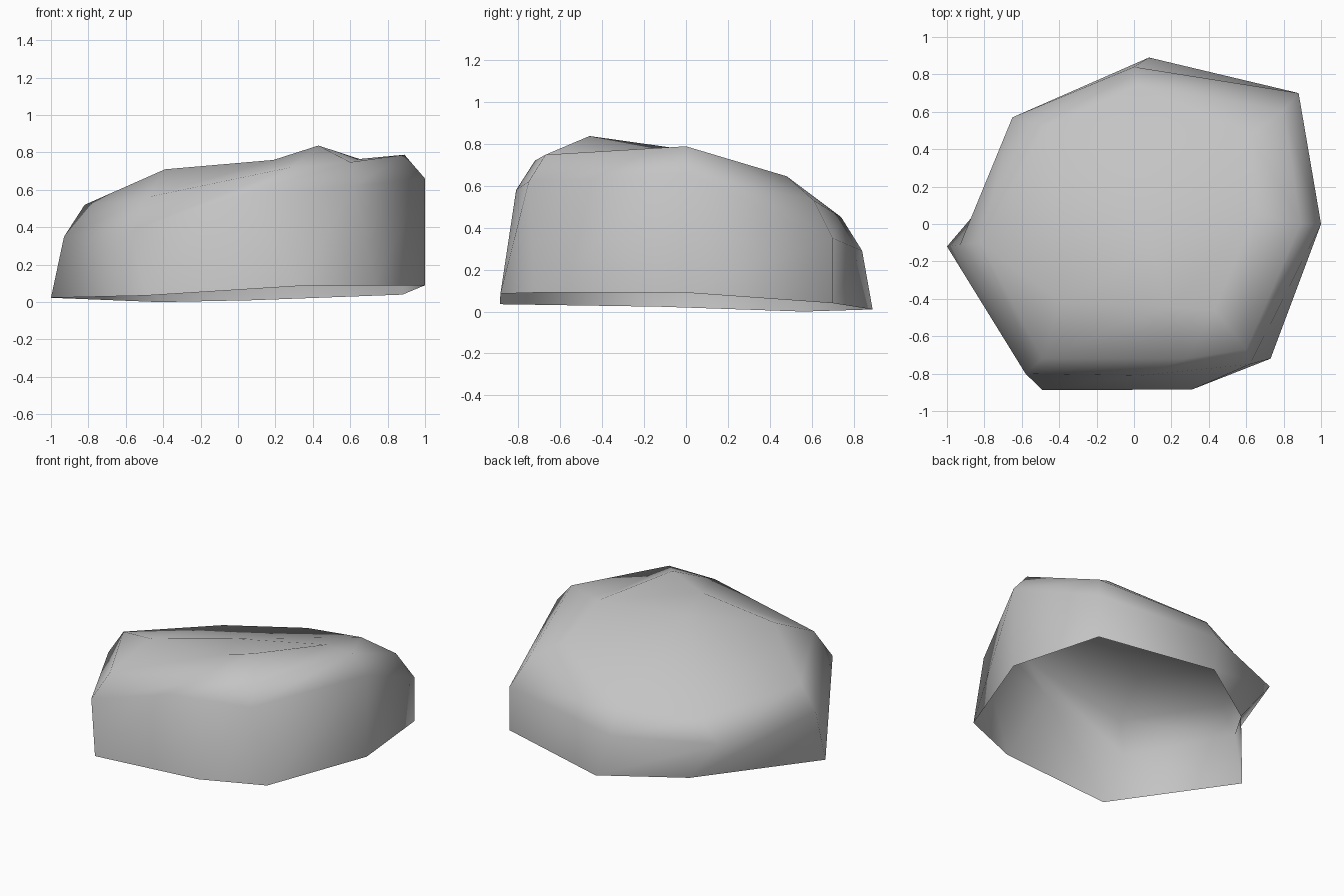
import bpy
import bmesh

# Remove the default cube only
default_cube = bpy.data.objects.get("Cube")
if default_cube:
    bpy.data.objects.remove(default_cube, do_unlink=True)


def make_material(name, colour):
    material = bpy.data.materials.new(name)
    material.use_nodes = True
    material.diffuse_color = colour
    shader = material.node_tree.nodes["Principled BSDF"]
    shader.inputs["Base Color"].default_value = colour
    shader.inputs["Roughness"].default_value = 0.9
    return material


# Wall columns, counter-clockwise from the left tip: open rim, side, shoulder
columns = {
    "west": [(-1, -.12, .023), (-.93, -.11, .35), (-.82, -.1, .52)],
    "south_west": [(-.49, -.888, .035), (-.58, -.8, .38), (-.49, -.72, .56)],
    "south": [(.31, -.885, .085), (.04, -.81, .58), (.28, -.72, .72)],
    "south_east": [(.73, -.72, .09), (.62, -.75, .62), (.6, -.67, .748)],
    "east": [(1, 0, .09), (1, 0, .66), (.89, 0, .788)],
    "north_east": [(.88, .7, .04), (.88, .7, .35), (.8, .61, .53)],
    "north": [(.08, .89, .01), (0, .84, .29), (.02, .74, .45)],
    "north_west": [(-.42, .56, 0), (-.65, .57, .3), (-.48, .52, .42)],
}

# Points inside the crown
crown_points = {
    "west_brow": (-.39, -.42, .71),
    "south_brow": (.19, -.44, .76),
    "peak": (.43, -.46, .837),
    "saddle": (.65, .05, .765),
    "east_brow": (.62, .48, .645),
    "middle": (.1, -.15, .735),
}

# Facets joining the shoulder to the crown
crown_facets = [
    "west south_west west_brow",
    "south_west south_brow west_brow",
    "south_west south south_brow",
    "south peak south_brow",
    "south south_east peak",
    "south_east saddle peak",
    "south_east east saddle",
    "east east_brow saddle",
    "east north_east east_brow",
    "north_east north east_brow",
    "south_brow peak saddle",
    "south_brow saddle middle",
    "saddle east_brow middle",
    "east_brow north middle",
    "north north_west middle",
    "north_west west_brow middle",
    "west_brow south_brow middle",
    "north_west west west_brow",
]


def build_rock_shell():
    bm = bmesh.new()
    walls = {name: [bm.verts.new(p) for p in points]
             for name, points in columns.items()}
    names = list(walls)

    # Side walls between neighbouring columns
    for name, following in zip(names, names[1:] + names[:1]):
        left, right = walls[name], walls[following]
        for low in range(len(left) - 1):
            bm.faces.new((left[low], right[low], right[low + 1], left[low + 1]))

    # Crown
    corners = {name: column[-1] for name, column in walls.items()}
    corners.update({name: bm.verts.new(p) for name, p in crown_points.items()})
    for facet in crown_facets:
        bm.faces.new([corners[name] for name in facet.split()])

    for face in bm.faces:
        face.smooth = True
    bm.normal_update()
    mesh = bpy.data.meshes.new("rock_shell")
    bm.to_mesh(mesh)
    bm.free()
    rock = bpy.data.objects.new("rock_shell", mesh)
    bpy.context.collection.objects.link(rock)
    return rock


rock = build_rock_shell()
rock.data.materials.append(make_material("stone grey", (.55, .55, .55, 1)))
